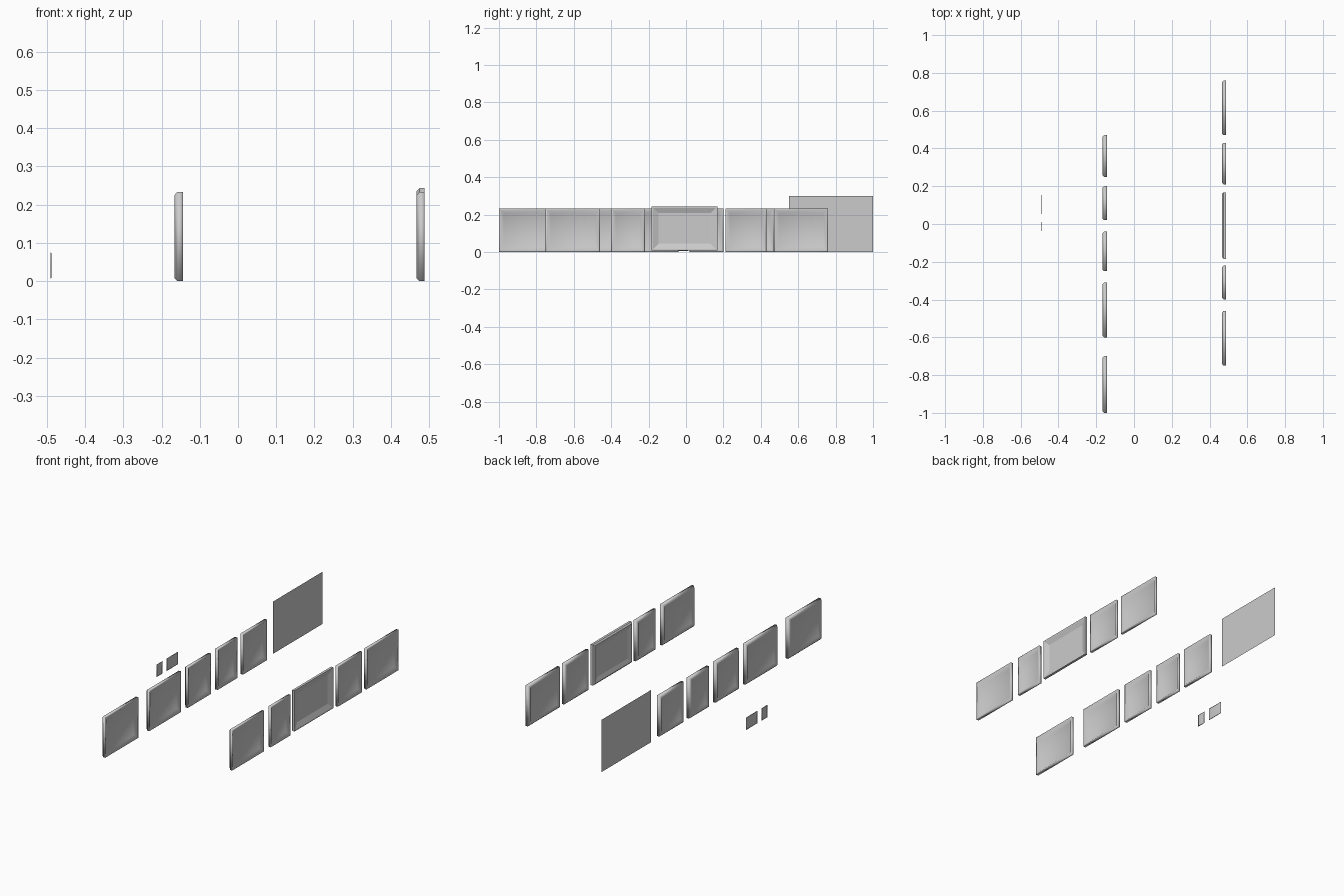
import bpy
import bmesh

cube = bpy.data.objects.get("Cube")
if cube:
    bpy.data.objects.remove(cube)

grey = bpy.data.materials.new("plain_grey")
grey.use_nodes = True
colour = (0.6, 0.6, 0.6, 1)
grey.diffuse_color = colour
grey.node_tree.nodes["Principled BSDF"].inputs["Base Color"].default_value = colour


def panel(name, y0, y1, z0, z1, profile, smooth=True):
    """Rectangular rings, each (x, inset), joined from back pane to front pane."""
    bm = bmesh.new()
    rings = []
    for x, i in profile:
        corners = ((y0 + i, z0 + i), (y1 - i, z0 + i),
                   (y1 - i, z1 - i), (y0 + i, z1 - i))
        rings.append([bm.verts.new((x, y, z)) for y, z in corners])
    for a, b in zip(rings, rings[1:]):
        for k in range(4):
            n = (k + 1) % 4
            bm.faces.new((a[k], a[n], b[n], b[k]))
    bm.faces.new(rings[-1])
    if len(rings) > 1:
        bm.faces.new(rings[0][::-1])
        bmesh.ops.recalc_face_normals(bm, faces=bm.faces)
    for f in bm.faces:
        f.smooth = smooth
    mesh = bpy.data.meshes.new(name)
    bm.to_mesh(mesh)
    bm.free()
    mesh.materials.append(grey)
    obj = bpy.data.objects.new(name, mesh)
    bpy.context.collection.objects.link(obj)
    return obj


def frame_profile(back, front, wall):
    """Chamfered frame with a recessed pane on both sides."""
    return [(back + 0.007, wall), (back, 0.014), (back, 0.008),
            (back + 0.007, 0), (front, 0), (front, 0.008),
            (back + 0.010, wall)]


# Window rows: back x, front x, and the y span of each window
rows = {
    "left_window": (0.467, 0.488, [(-0.75, -0.46), (-0.40, -0.22),
                                   (0.21, 0.43), (0.47, 0.76)]),
    "middle_window": (-0.166, -0.144, [(-1.0, -0.70), (-0.60, -0.31), (-0.25, -0.04),
                                       (0.02, 0.20), (0.25, 0.47)]),
}
for name, (back, front, spans) in rows.items():
    for n, (y0, y1) in enumerate(spans, 1):
        panel(f"{name}_{n}", y0, y1, 0, 0.233, frame_profile(back, front, 0.026))

# Wide framed window with crisp edges
panel("wide_window", -0.184, 0.168, 0.008, 0.243,
      frame_profile(0.467, 0.488, 0.036), smooth=False)

# Large flat sheet
panel("flat_sheet", 0.55, 1.0, 0, 0.30, [(-0.163, 0)], smooth=False)

# Two small thin panes
for n, (y0, y1) in enumerate([(-0.04, 0.012), (0.05, 0.155)], 1):
    panel(f"small_pane_{n}", y0, y1, 0.005, 0.077,
          [(-0.490, 0.004), (-0.489, 0), (-0.488, 0.004)])
